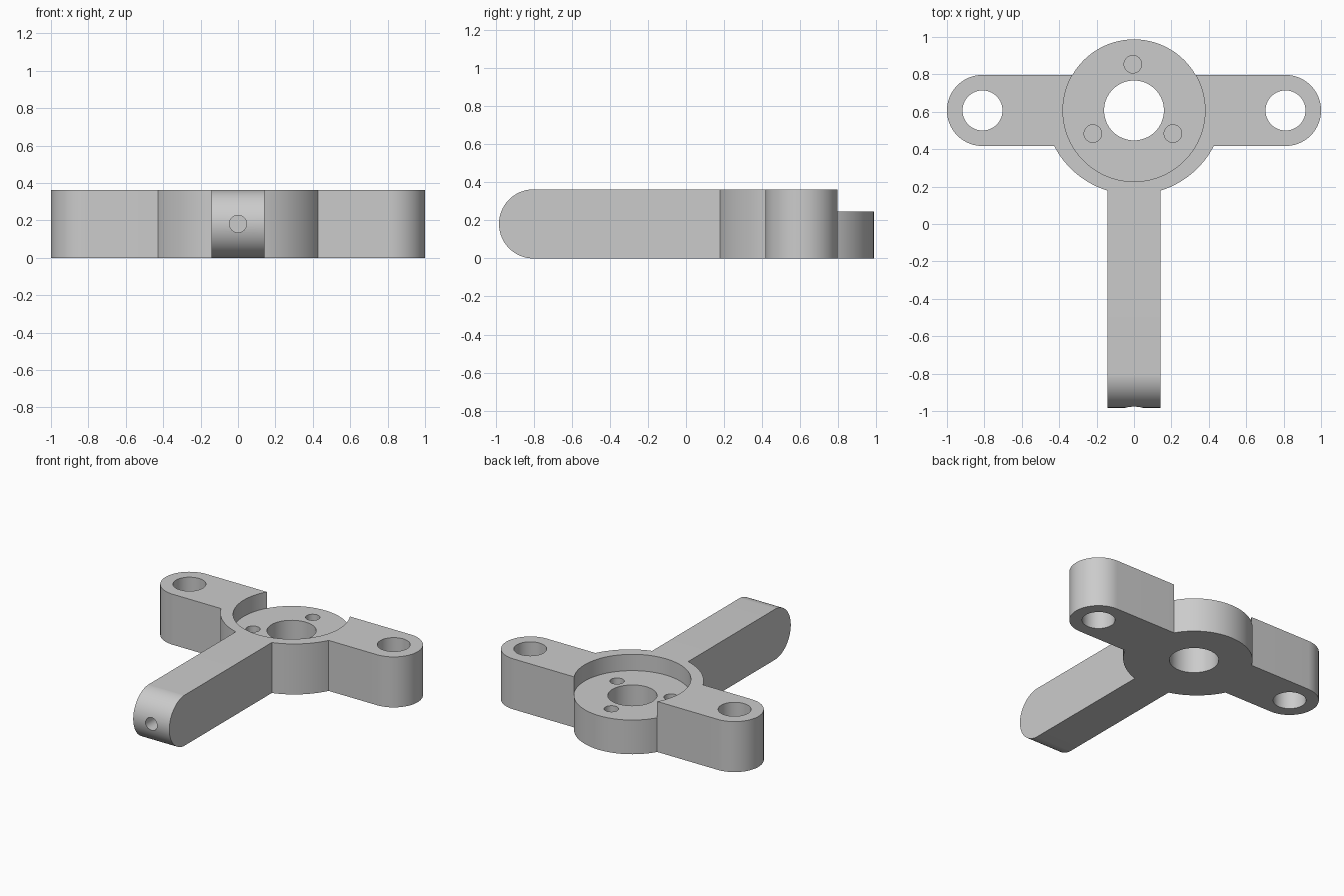
import bpy, bmesh
from math import sin, cos, pi, radians, asin, acos
from mathutils import Matrix, Vector

if "Cube" in bpy.data.objects:
    bpy.data.objects.remove(bpy.data.objects["Cube"], do_unlink=True)

HEIGHT, FLOOR = 0.362, 0.245          # full height, pocket floor
HUB_Y, HUB_R, BORE_R = 0.607, 0.38, 0.16
ARM_X, ARM_R, ARM_HOLE_R = 0.81, 0.19, 0.107
RIM_Y, RIM_R = 0.637, 0.48            # front bulge of the hub
LEG_W, LEG_END = 0.143, -0.982
MID = HEIGHT / 2
TIP_Y = LEG_END + MID

grey = bpy.data.materials.new("plain grey")
grey.use_nodes = True
grey.diffuse_color = (0.6, 0.6, 0.6, 1)
grey.node_tree.nodes["Principled BSDF"].inputs["Base Color"].default_value = (0.6, 0.6, 0.6, 1)


def arc(cx, cy, r, a0, a1, n=40):
    angles = [radians(a0 + (a1 - a0) * i / n) for i in range(n + 1)]
    return [(cx + r * cos(a), cy + r * sin(a)) for a in angles]


def prism(name, outline, low, high, axis="Z"):
    """Extrude a flat outline; axis X reads the outline as (y, z)."""
    bm = bmesh.new()
    base = bm.faces.new([bm.verts.new((a, b, low)) for a, b in outline])
    top = bmesh.ops.extrude_face_region(bm, geom=[base])["geom"]
    bmesh.ops.translate(bm, vec=(0, 0, high - low),
                        verts=[v for v in top if isinstance(v, bmesh.types.BMVert)])
    if axis == "X":
        for v in bm.verts:
            v.co = Vector((v.co.z, v.co.x, v.co.y))
    elif axis == "Y":
        for v in bm.verts:
            v.co = Vector((v.co.y, v.co.z, v.co.x))
    bmesh.ops.recalc_face_normals(bm, faces=bm.faces)
    mesh = bpy.data.meshes.new(name)
    bm.to_mesh(mesh)
    bm.free()
    obj = bpy.data.objects.new(name, mesh)
    bpy.context.collection.objects.link(obj)
    return obj


def circle(cx, cy, r, n=64):
    return arc(cx, cy, r, 0, 360, n)[:-1]


# Bracket outline: arms, hub and leg seen from above
bulge_a = 180 + asin((RIM_Y - HUB_Y + ARM_R) / RIM_R) * 180 / pi
bulge_b = 360 - acos(-LEG_W / RIM_R) * 180 / pi
left_bulge = arc(0, RIM_Y, RIM_R, bulge_a, bulge_b, 24)
right_bulge = [(-x, y) for x, y in reversed(left_bulge)]
outline = (arc(ARM_X, HUB_Y, ARM_R, -90, 90)
           + arc(0, HUB_Y, HUB_R, 30, 150, 48)
           + arc(-ARM_X, HUB_Y, ARM_R, 90, 270)
           + left_bulge + [(-LEG_W, -1.0), (LEG_W, -1.0)] + right_bulge)
bracket = prism("three_arm_bracket", outline, 0, HEIGHT)
bracket.data.materials.append(grey)

# Cutters: open-backed pocket, rounded leg tip and all holes
pocket = arc(0, HUB_Y, HUB_R, 150, 390, 96) + [(0.45, 1.1), (-0.45, 1.1)]
tip = arc(TIP_Y, MID, MID + 0.0005, 90, 270) + [(TIP_Y, -0.2), (-1.2, -0.2),
                                              (-1.2, 0.6), (TIP_Y, 0.6)]
cutters = [
    prism("pocket_cutter", pocket, FLOOR, 0.6),
    prism("leg_tip_cutter", tip, -0.3, 0.3, "X"),
    prism("bore_cutter", circle(0, HUB_Y, BORE_R), -0.2, 0.6),
    prism("pivot_hole_cutter", circle(TIP_Y, MID, 0.084), -0.3, 0.3, "X"),
    prism("set_screw_cutter", circle(MID, 0, 0.046, 32), -1.2, TIP_Y, "Y"),
]
for side in (-1, 1):
    cutters.append(prism("arm_hole_cutter", circle(side * ARM_X, HUB_Y, ARM_HOLE_R), -0.2, 0.6))
for angle in (90, 210, 330):
    a = radians(angle)
    spot = circle(-0.006 + 0.247 * cos(a), HUB_Y + 0.247 * sin(a), 0.047, 32)
    cutters.append(prism("screw_hole_cutter", spot, 0.1, 0.6))

bpy.context.view_layer.objects.active = bracket
for cutter in cutters:
    cutter.hide_render = True
    mod = bracket.modifiers.new("cut", "BOOLEAN")
    mod.operation, mod.solver, mod.object = "DIFFERENCE", "EXACT", cutter
    bpy.ops.object.modifier_apply(modifier=mod.name)
    bpy.data.objects.remove(cutter, do_unlink=True)

# Smooth curved walls, crisp edges
bpy.ops.object.select_all(action="DESELECT")
bracket.select_set(True)
bpy.ops.object.shade_smooth_by_angle(angle=radians(25))
